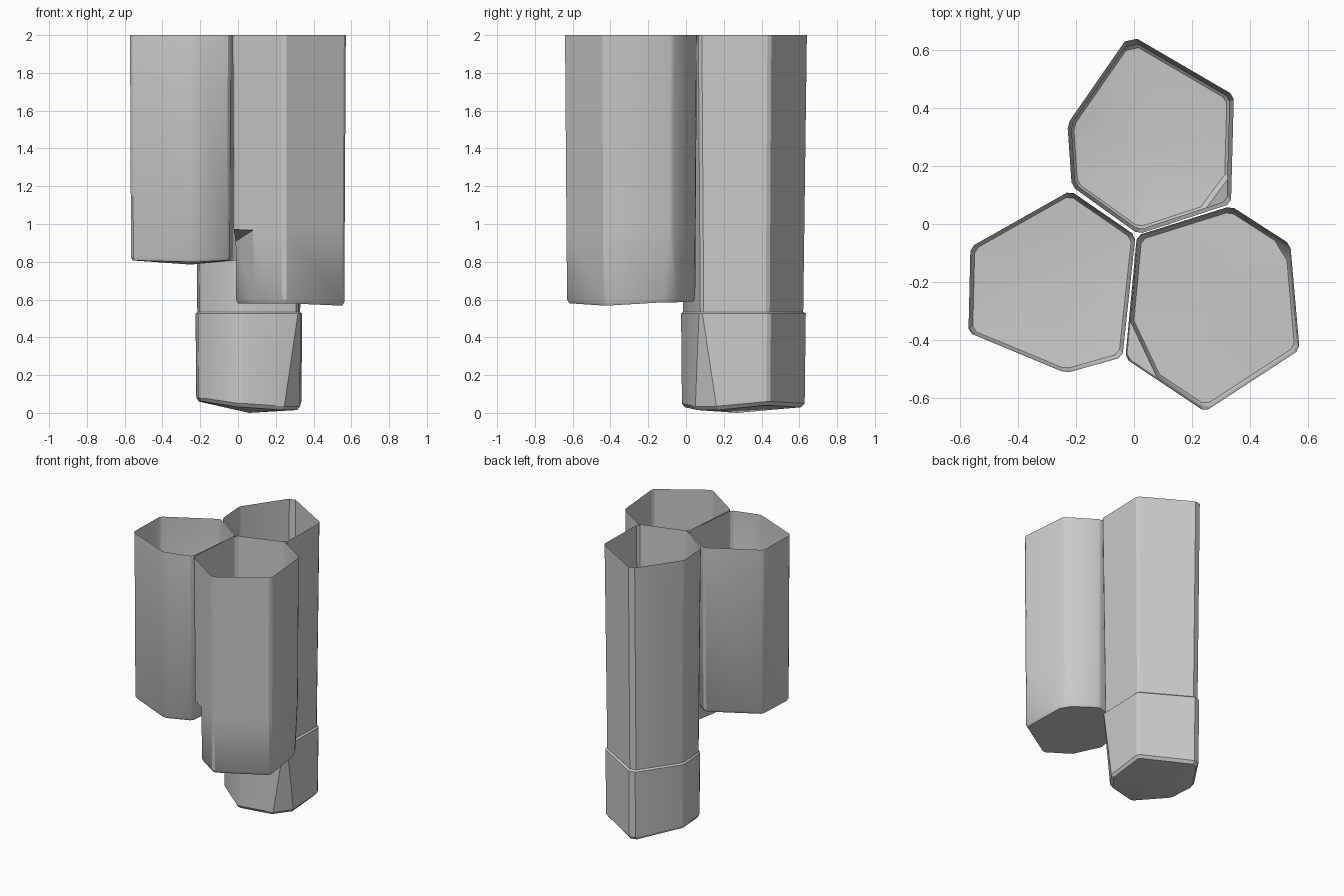
import bpy, bmesh, math
from mathutils import Vector

if "Cube" in bpy.data.objects:
    bpy.data.objects.remove(bpy.data.objects["Cube"])

stone = bpy.data.materials.new("grey_stone")
stone.diffuse_color = (0.6, 0.6, 0.6, 1)
stone.use_nodes = True
stone.node_tree.nodes["Principled BSDF"].inputs["Base Color"].default_value = stone.diffuse_color


def ring_points(poly, z, scale=1.0, cut=0.014, cuts=None, zs=None):
    """Polygon ring scaled about its centre, each corner chamfered into two points."""
    c = sum((Vector(p) for p in poly), Vector((0, 0))) / len(poly)
    pts = [c + (Vector(p) - c) * scale for p in poly]
    n, out = len(pts), []
    for i, p in enumerate(pts):
        d = (cuts or {}).get(i, cut)
        dz = zs[i] if zs else 0
        for j, q in enumerate((pts[i - 1], pts[(i + 1) % n])):
            d1, z1 = (d[j] if isinstance(d, tuple) else (d, 0))
            v = p + (q - p).normalized() * d1
            out.append((v.x, v.y, z + dz + z1))
    return out


def column(name, poly, rings, centre):
    """Open-topped column: lofted rings, closed below by a shallow fan."""
    bm = bmesh.new()
    loops = [[bm.verts.new(p) for p in ring_points(poly, **r)] for r in rings]
    n = len(loops[0])
    for hi, lo in zip(loops, loops[1:]):
        for i in range(n):
            j = (i + 1) % n
            bm.faces.new((hi[i], lo[i], lo[j], hi[j]))
    tip = bm.verts.new(centre)
    for i in range(n):
        bm.faces.new((loops[-1][(i + 1) % n], loops[-1][i], tip))
    me = bpy.data.meshes.new(name)
    bm.to_mesh(me)
    bm.free()
    me.materials.append(stone)
    ob = bpy.data.objects.new(name, me)
    bpy.context.collection.objects.link(ob)
    bpy.ops.object.select_all(action='DESELECT')
    ob.select_set(True)
    bpy.context.view_layer.objects.active = ob
    bpy.ops.object.shade_smooth_by_angle(angle=math.radians(30))


# Left column (shortest)
left = [(-0.22, 0.115), (-0.565, -0.08), (-0.572, -0.375),
        (-0.235, -0.515), (-0.04, -0.46), (0.005, -0.04)]
left_z = [0.005, 0.005, 0.0, -0.008, 0.0, 0.0]
column("left_column", left, [
    dict(z=2.0),
    dict(z=0.825, scale=0.982, zs=left_z),
    dict(z=0.807, scale=0.95, zs=left_z)], (-0.25, -0.22, 0.785))

# Right column, with a chipped front left corner
right = [(0.01, -0.04), (-0.03, -0.465), (0.245, -0.648),
         (0.572, -0.435), (0.54, -0.07), (0.335, 0.062)]
right_z = [0.015, 0.0, 0.0, -0.012, 0.005, 0.01]
chip = {1: (0.125, 0.125)}
column("right_column", right, [
    dict(z=2.0),
    dict(z=0.97, scale=0.98),
    dict(z=0.968, scale=0.98, cuts={1: ((0.125, -0.06), (0.125, 0.0))}),
    dict(z=0.60, scale=0.972, cuts={1: ((0.125, 0), (0.125, 0)),
                                   4: 0.045}, zs=right_z),
    dict(z=0.58, scale=0.94, cuts={1: ((0.12, 0), (0.12, 0)),
                                   4: 0.045}, zs=right_z)], (0.27, -0.23, 0.585))

# Back column (longest), with a stepped lower block and a worn corner
back = [(-0.015, 0.655), (-0.23, 0.345), (-0.215, 0.13),
        (0.015, -0.035), (0.335, 0.07), (0.345, 0.445)]
back_z = [0.0, 0.03, 0.03, 0.0, -0.015, 0.01]
column("back_column", back, [
    dict(z=2.0, cuts={0: 0.03}),
    dict(z=0.535, scale=0.95, cuts={0: 0.03}),
    dict(z=0.525, scale=0.985, cuts={0: 0.03}),
    dict(z=0.05, scale=0.97, cuts={0: 0.03, 4: 0.085}, zs=back_z),
    dict(z=0.03, scale=0.92, cuts={0: 0.03, 4: 0.085}, zs=back_z)], (0.06, 0.27, 0.0))
